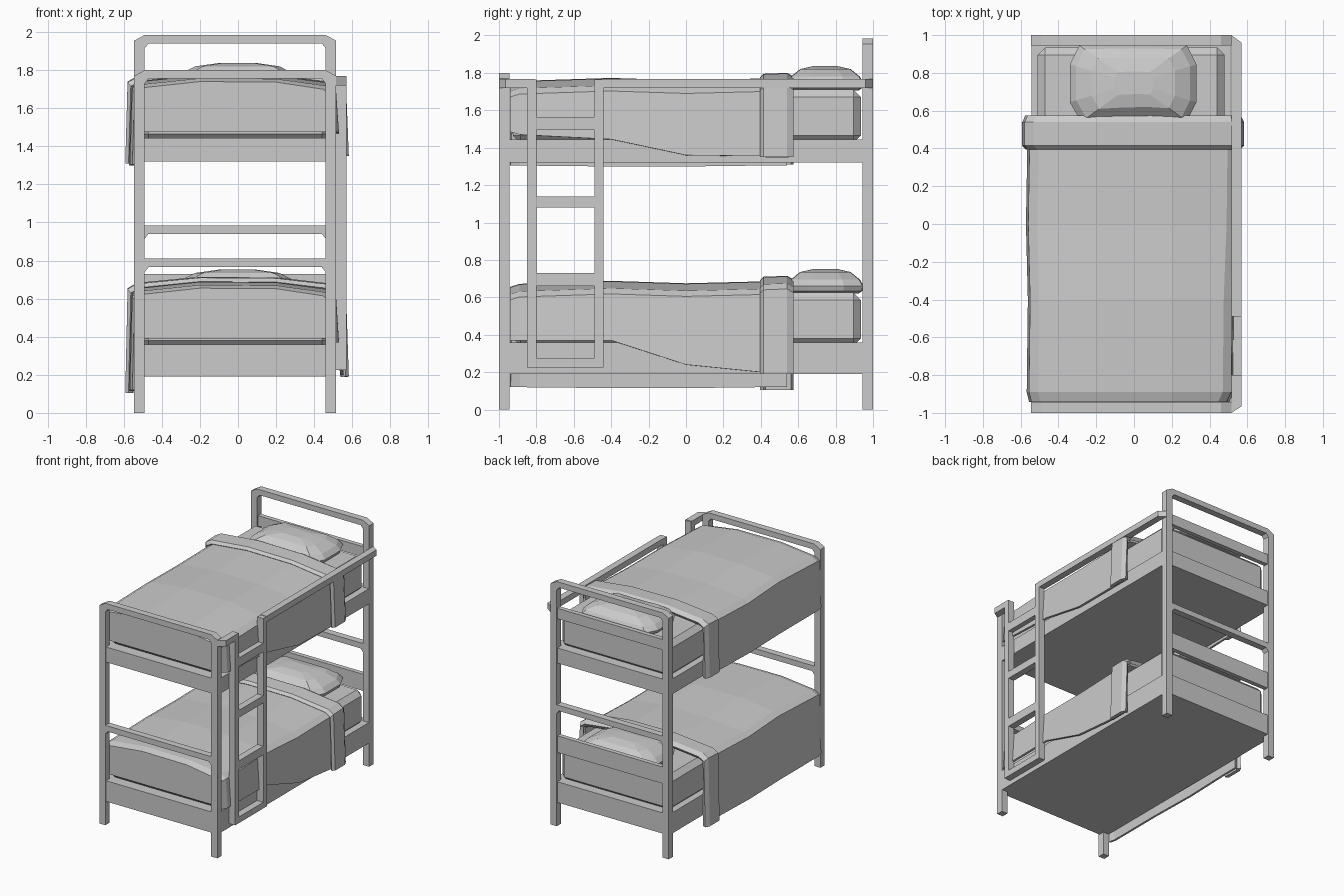
import bpy, bmesh, math

if "Cube" in bpy.data.objects:
    bpy.data.objects.remove(bpy.data.objects["Cube"])

X0, X1 = -0.545, 0.515      # outer faces of the frame


def mesh_object(name, verts, faces, fix=True):
    me = bpy.data.meshes.new(name)
    me.from_pydata(verts, [], faces)
    if fix:
        bm = bmesh.new()
        bm.from_mesh(me)
        bmesh.ops.recalc_face_normals(bm, faces=bm.faces)
        bm.to_mesh(me)
        bm.free()
    ob = bpy.data.objects.new(name, me)
    bpy.context.collection.objects.link(ob)
    return ob


def prism(name, outline, a, b, place):
    """Extrude a 2D outline from a to b; place(u, v, w) gives the 3D point."""
    n = len(outline)
    verts = [place(u, v, w) for w in (a, b) for u, v in outline]
    faces = [tuple(range(n)), tuple(range(2 * n - 1, n - 1, -1))]
    faces += [(i, (i + 1) % n, (i + 1) % n + n, i + n) for i in range(n)]
    return mesh_object(name, verts, faces)


def along_y(u, v, w):
    return (u, w, v)


def along_z(u, v, w):
    return (u, v, w)


def box(name, x0, x1, y0, y1, z0, z1, bevel=0):
    ob = prism(name, [(x0, y0), (x1, y0), (x1, y1), (x0, y1)], z0, z1, along_z)
    if bevel:
        m = ob.modifiers.new("bevel", 'BEVEL')
        m.width, m.segments = bevel, 1
    return ob


def end_frame(name, y0, y1, h, rail_z):
    # posts and top rail in one chamfered arch
    arch = [(X0, 0), (X0, h - .03), (-.49, h), (.46, h), (X1, h - .03), (X1, 0),
            (.46, 0), (.46, h - .07), (.44, h - .045), (-.47, h - .045),
            (-.49, h - .07), (-.49, 0)]
    prism(name + "_posts", arch, y0, y1, along_y)
    z = rail_z
    rail = [(-.49, z - .07), (-.49, z), (.46, z), (.46, z - .07),
            (.44, z - .045), (-.47, z - .045)]
    prism(name + "_lower_rail", rail, y0, y1, along_y)


def loft(name, rows, thick, front_z=None):
    """Skin rows of points into a cloth sheet, with an optional foot panel."""
    n = len(rows[0])
    verts = [p for r in rows for p in r]
    faces = [(i * n + j, i * n + j + 1, (i + 1) * n + j + 1, (i + 1) * n + j)
             for i in range(len(rows) - 1) for j in range(n - 1)]
    if front_z is not None:
        k = len(verts)
        y = rows[0][0][1]
        verts += [(rows[0][1][0], y, front_z), (rows[0][-2][0], y, front_z)]
        faces.append((k, k + 1) + tuple(range(n - 2, 0, -1)))
    ob = mesh_object(name, verts, faces, fix=False)
    m = ob.modifiers.new("thickness", 'SOLIDIFY')
    m.thickness, m.offset = thick, -1
    return ob


def cloth_row(y, xl, xr, hem_l, hem_r, top, base):
    # cross-section from left hem over the bed to right hem
    pts = [(xl, hem_l), (xl + .012, top - .06), (xl + .06, top - .032),
           (-.2, top), (.2, top - .003), (xr - .06, top - .04),
           (xr - .015, top - .07), (xr, hem_r)]
    return [(x, y, base + z) for x, z in pts]


def pillow(name, base):
    layers = [(.62, .86), (.635, .97), (.66, 1), (.695, .9), (.735, .66), (.752, .3)]
    outline = [(-.34, -.1), (-.34, .1), (-.29, .2), (-.1, .205), (.1, .205), (.28, .2),
               (.33, .1), (.33, -.1), (.28, -.2), (.1, -.19), (-.1, -.195), (-.28, -.205)]
    n = len(outline)
    verts = [(x * s, .745 + y * s, base + z) for z, s in layers for x, y in outline]
    faces = [(k * n + i, k * n + (i + 1) % n, (k + 1) * n + (i + 1) % n, (k + 1) * n + i)
             for k in range(len(layers) - 1) for i in range(n)]
    faces += [tuple(range(n)), tuple(range(len(verts) - n, len(verts)))]
    mesh_object(name, verts, faces)


# foot and head frames
end_frame("foot_frame", -1, -.945, 1.80, .81)
end_frame("head_frame", .945, 1, 1.985, .985)

# bunks: name, height offset, base bottom, left hem, right hems along the bed
bunks = [("lower", 0, .19, .12, (.37, .37, .37, .24, .20, .20), .105, .19),
         ("upper", 1.085, 1.32, .22, (.40, .385, .36, .275, .27, .27), .225, .265)]
for name, base, z0, hem_l, hems, cuff_l, cuff_r in bunks:
    box(name + "_bed_base", X0 + .003, X1 - .003, -.992, .992, z0, base + .358)
    box(name + "_headboard", -.49, .46, .955, .992, base + .595, base + .73 - .05 * (base > 1))
    box(name + "_mattress", -.51, .48, -.925, .935, base + .34, base + .625, .04)
    pillow(name + "_pillow", base)
    # blanket draped over the mattress
    ys = (-.942, -.89, -.4, 0, .4, .54)
    xr = (.505, .53, .535, .55, .555, .555)
    xl = (-.555, -.568, -.562, -.572, -.565, -.565)
    tops = (.655, .672, .688, .675, .685, .685)
    rows = [cloth_row(y, l, r, hem_l + d, h, t, base) for y, l, r, h, t, d in
            zip(ys, xl, xr, hems, tops, (0, 0, -.005, -.005, 0, 0))]
    loft(name + "_blanket", rows, .018, base + .39)
    # folded-over band at the head of the blanket
    rows = [cloth_row(y, -.575 - d, .565 + d, cuff_l, cuff_r, t, base)
            for y, d, t in ((.395, 0, .69), (.415, .017, .71), (.54, .017, .715), (.575, 0, .695))]
    loft(name + "_blanket_fold", rows, .03)

# ladder on the right side
for name, y in (("front", -.85), ("back", -.49)):
    box("ladder_stile_" + name, X1, .57, y, y + .05, .225, 1.765)
for i, (a, b) in enumerate([(.225, .275), (.66, .73), (1.08, 1.14), (1.495, 1.565)]):
    box(f"ladder_rung_{i}", X1, .57, -.80, -.49, a, b)

# guard rail, interrupted at the ladder
prism("guard_rail_long", [(X1, -.45), (.57, -.45), (.57, .96), (X1, 1)], 1.72, 1.768, along_z)
prism("guard_rail_short", [(X1, -1), (.57, -.965), (.57, -.81), (X1, -.81)], 1.72, 1.768, along_z)
